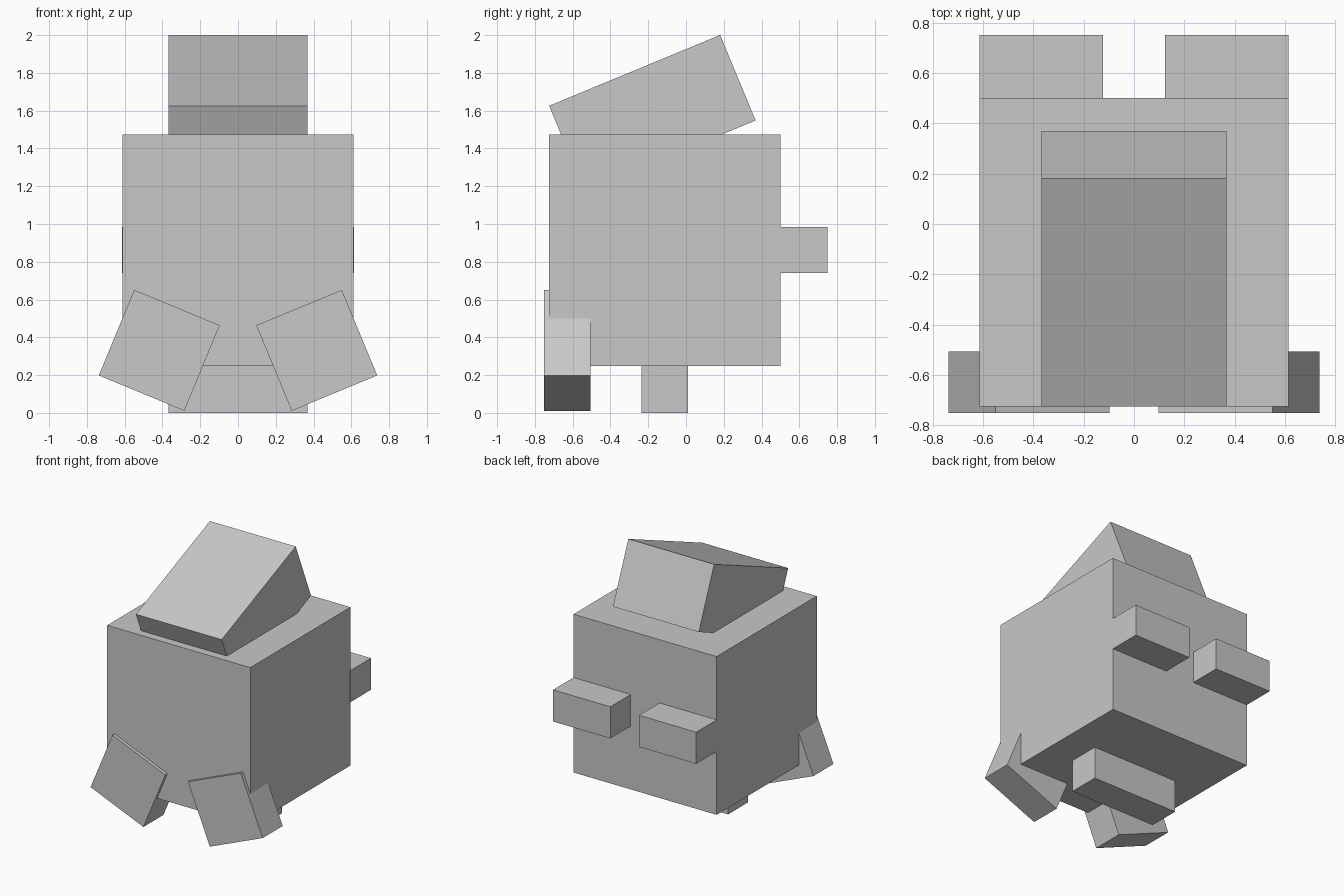
import bpy
import bmesh
from math import radians
from mathutils import Matrix, Vector

default_cube = bpy.data.objects.get("Cube")
if default_cube:
    bpy.data.objects.remove(default_cube, do_unlink=True)

GREY = (0.58, 0.58, 0.58, 1)
grey = bpy.data.materials.new("light_grey")
grey.use_nodes = True
grey.diffuse_color = GREY
grey.node_tree.nodes["Principled BSDF"].inputs["Base Color"].default_value = GREY

UNIT = 0.245  # block module shared by every part
TILT = radians(22.5)


def block(name, centre, units, angle=0, axis="X"):
    """Box sized in block modules, tilted about one axis."""
    bm = bmesh.new()
    bmesh.ops.create_cube(bm, size=UNIT)
    bmesh.ops.scale(bm, vec=Vector(units), verts=bm.verts)
    mesh = bpy.data.meshes.new(name)
    bm.to_mesh(mesh)
    bm.free()
    mesh.materials.append(grey)
    obj = bpy.data.objects.new(name, mesh)
    obj.matrix_world = Matrix.Translation(centre) @ Matrix.Rotation(angle, 4, axis)
    bpy.context.collection.objects.link(obj)
    return obj


# Main cube and the slab under it
block("body", (0, -0.112, 0.862), (5, 5, 5))
block("bottom_block", (0, -0.112, 0.125), (3, 1, 1.02))

# Wedge-like block leaning on the top
block("top_block", (0, -0.178, 1.587), (3, 4, 2), TILT)

# Paired parts on each side
for side, s in (("left", 1), ("right", -1)):
    block(f"{side}_back_peg", (s * 0.368, 0.624, 0.862), (2, 1.03, 1))
    block(f"{side}_front_foot", (s * 0.417, -0.628, 0.331), (2, 1, 2), -s * TILT, "Y")
